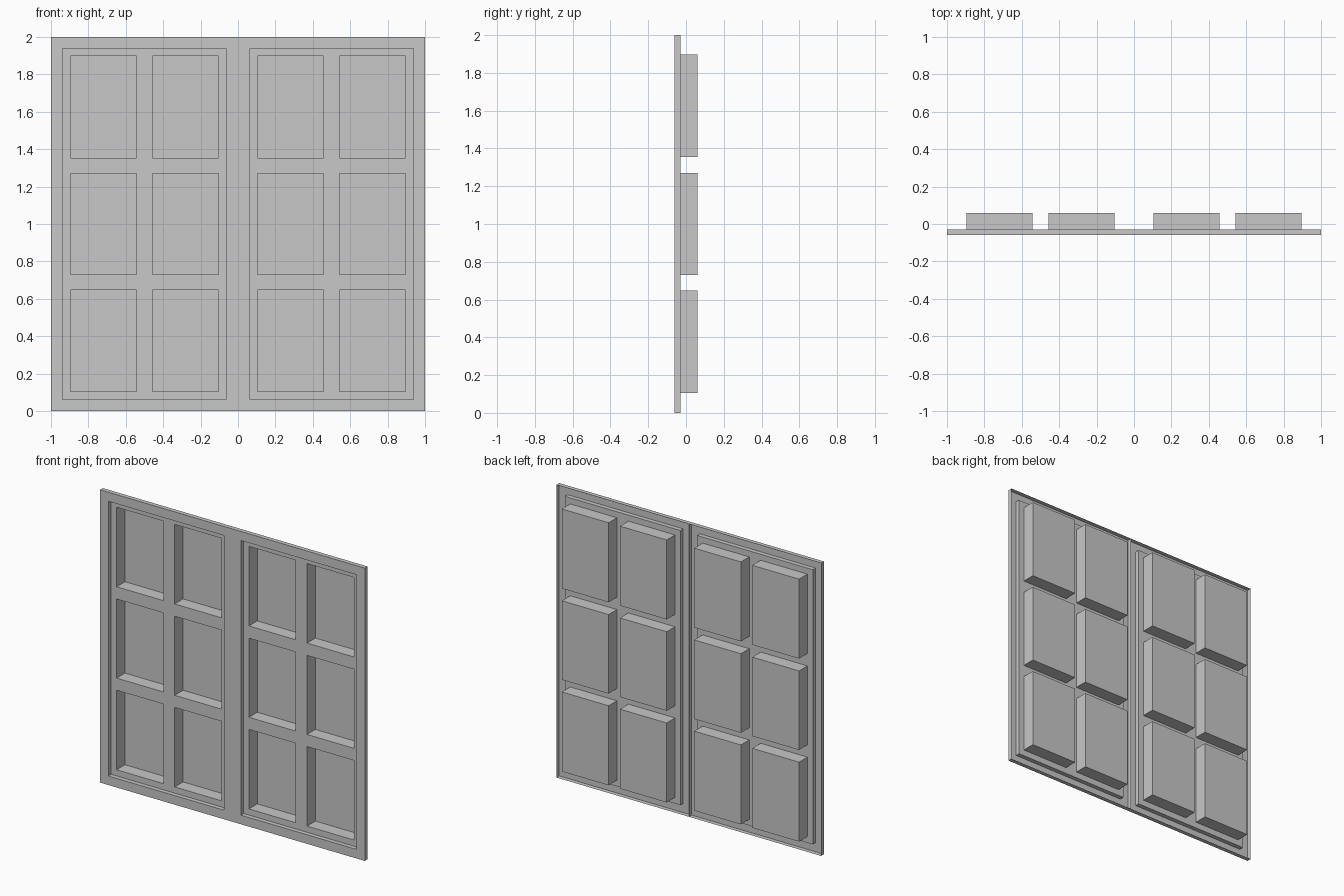
import bpy
import bmesh

cube = bpy.data.objects.get("Cube")
if cube:
    bpy.data.objects.remove(cube, do_unlink=True)

grey = bpy.data.materials.new("light_grey")
grey.use_nodes = True
colour = (0.58, 0.58, 0.58, 1)
grey.diffuse_color = colour
grey.node_tree.nodes["Principled BSDF"].inputs["Base Color"].default_value = colour

# Depths: front face, recessed panel, pocket floor
FRONT, PANEL, FLOOR = -0.06, -0.03, 0.06


def corners(rect):
    x0, x1, z0, z1 = rect
    return [(x0, z0), (x1, z0), (x1, z1), (x0, z1)]


def add_face(bm, points):
    bm.faces.new([bm.verts.new(p) for p in points])


def add_walls(bm, rect, y0, y1, inward=True):
    """Four thin walls around a rectangle."""
    c = corners(rect)
    for a, b in zip(c, c[1:] + c[:1]):
        pts = [(a[0], y0, a[1]), (a[0], y1, a[1]), (b[0], y1, b[1]), (b[0], y0, b[1])]
        add_face(bm, pts[::-1] if inward else pts)


def add_sheet(bm, rect, y, holes=()):
    """Flat front-facing sheet with rectangular openings."""
    xs = sorted({v for r in [rect, *holes] for v in r[:2]})
    zs = sorted({v for r in [rect, *holes] for v in r[2:]})
    for x0, x1 in zip(xs, xs[1:]):
        for z0, z1 in zip(zs, zs[1:]):
            if not any(h[0] <= x0 < h[1] and h[2] <= z0 < h[3] for h in holes):
                add_face(bm, [(x, y, z) for x, z in corners((x0, x1, z0, z1))])


def finish(name, bm, mirror=True):
    bmesh.ops.remove_doubles(bm, verts=bm.verts, dist=0.0001)
    mesh = bpy.data.meshes.new(name)
    bm.to_mesh(mesh)
    bm.free()
    mesh.materials.append(grey)
    obj = bpy.data.objects.new(name, mesh)
    bpy.context.collection.objects.link(obj)
    if mirror:
        obj.modifiers.new("mirror", 'MIRROR').use_axis[0] = True


outline = (-1, 1, 0, 2)
recess = (0.063, 0.937, 0.062, 1.938)
columns = [(0.104, 0.457), (0.543, 0.896)]
rows = [(0.104, 0.647), (0.73, 1.27), (1.354, 1.897)]
pockets = [c + r for c in columns for r in rows]

# Front frame with its shallow outer rim
bm = bmesh.new()
add_sheet(bm, outline, FRONT, [recess, (-recess[1], -recess[0]) + recess[2:]])
add_walls(bm, outline, FRONT, PANEL, inward=False)
finish("front_frame", bm, mirror=False)

# Rib behind the middle of the frame
bm = bmesh.new()
add_face(bm, [(0, FRONT, 0), (0, PANEL, 0), (0, PANEL, 2), (0, FRONT, 2)])
finish("centre_rib", bm, mirror=False)

# Recessed panels, left and right
bm = bmesh.new()
add_walls(bm, recess, FRONT, PANEL)
add_sheet(bm, recess, PANEL, pockets)
finish("recessed_panels", bm)

# Deep pockets, six in each panel
for i, rect in enumerate(pockets):
    bm = bmesh.new()
    add_walls(bm, rect, PANEL, FLOOR)
    add_sheet(bm, rect, FLOOR)
    finish(f"pocket_pair_{i + 1}", bm)
